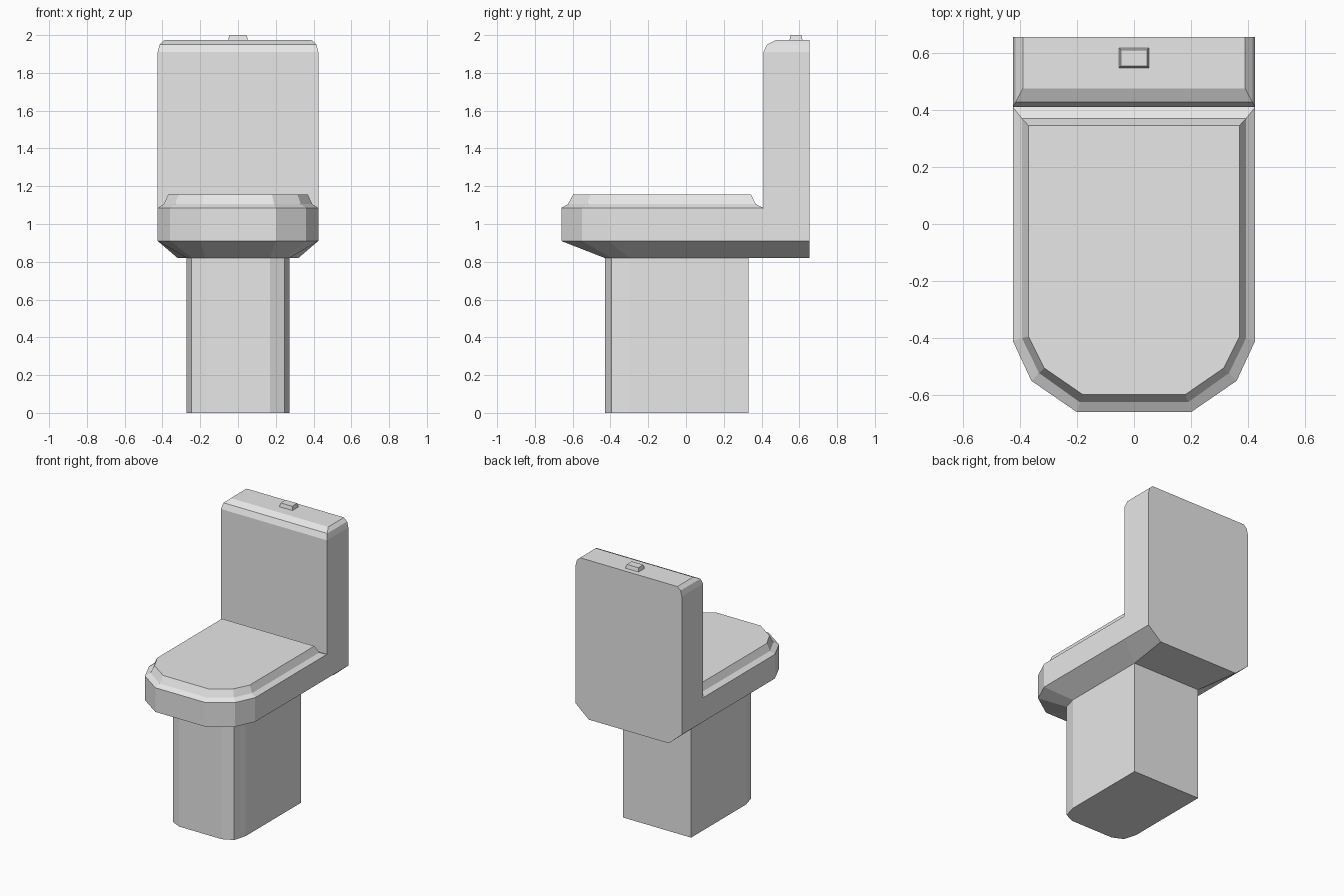
import bpy

if "Cube" in bpy.data.objects:
    bpy.data.objects.remove(bpy.data.objects["Cube"])

white = bpy.data.materials.new("white ceramic")
white.diffuse_color = (0.8, 0.8, 0.8, 1)
white.use_nodes = True
white.node_tree.nodes["Principled BSDF"].inputs["Base Color"].default_value = white.diffuse_color


def loft(name, levels, bottom=True, top=True):
    """Skin horizontal outlines; each level is (z, right half outline from back to front)."""
    verts, faces = [], []
    n = 2 * len(levels[0][1])
    for z, half in levels:
        ring = [(-x, y) for x, y in half] + half[::-1]
        verts += [(x, y, z) for x, y in ring]
    for k in range(len(levels) - 1):
        a, b = k * n, (k + 1) * n
        for i in range(n):
            j = (i + 1) % n
            faces.append((a + i, a + j, b + j, b + i))
    if bottom:
        faces.append(tuple(range(n - 1, -1, -1)))
    if top:
        faces.append(tuple(range(len(verts) - n, len(verts))))
    mesh = bpy.data.meshes.new(name)
    mesh.from_pydata(verts, [], faces)
    mesh.materials.append(white)
    ob = bpy.data.objects.new(name, mesh)
    bpy.context.collection.objects.link(ob)
    return ob


# Pedestal with a faceted front
foot = [(0.272, 0.33), (0.272, -0.30), (0.245, -0.395), (0.17, -0.43)]
loft("pedestal", [(0, foot), (0.82, foot)], top=False)

# Bowl: flares out from the pedestal, runs back under the tank
rim = [(0.425, 0.41), (0.425, -0.41), (0.36, -0.55), (0.20, -0.66)]
under = [(0.32, 0.655)] + foot
outer = [(0.425, 0.655)] + rim
loft("bowl", [(0.82, under), (0.91, outer), (1.085, outer)])

# Lid with a stepped, hollow edge
lid_mid = [(0.393, 0.37), (0.393, -0.40), (0.333, -0.523), (0.19, -0.625)]
lid_top = [(0.37, 0.345), (0.37, -0.395), (0.315, -0.505), (0.18, -0.598)]
loft("lid", [(1.085, rim), (1.105, lid_mid), (1.155, lid_top)], bottom=False)

# Tank with rounded top edges on the front and sides, flat back
tank = [(1.085, 0.425, 0.41), (1.91, 0.425, 0.41),
        (1.95, 0.415, 0.428), (1.973, 0.39, 0.475)]
loft("tank", [(z, [(x, 0.655), (x, y)]) for z, x, y in tank], bottom=False)

# Flush button
loft("flush_button", [(1.973, [(0.052, 0.617), (0.052, 0.548)]),
                      (2.0, [(0.046, 0.611), (0.046, 0.554)])])
